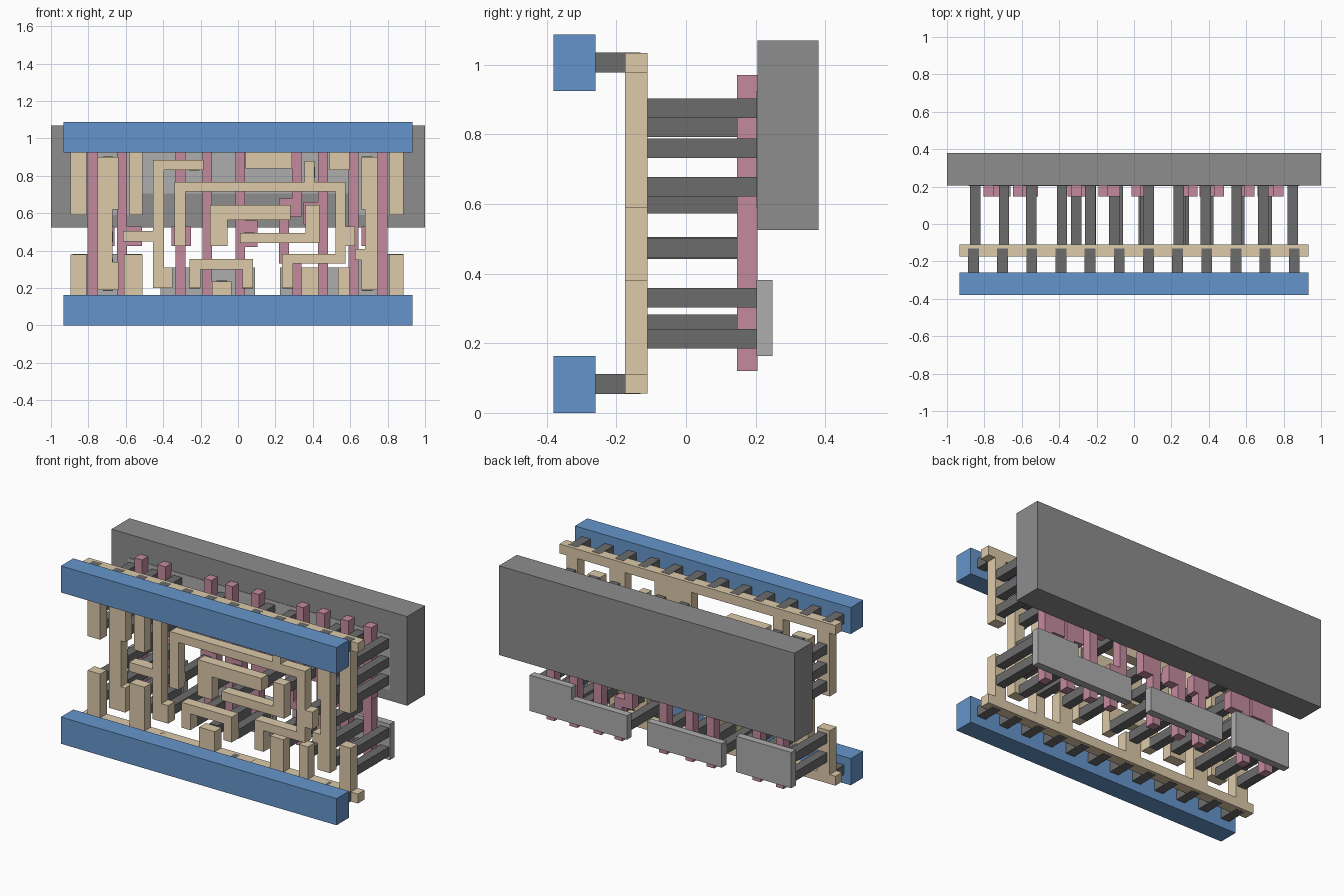
import bpy, bmesh


def material(name, rgb):
    m = bpy.data.materials.new(name)
    m.diffuse_color = (*rgb, 1)
    return m


BLUE = material("blue", (0.13, 0.30, 0.60))
TAN = material("tan", (0.72, 0.59, 0.40))
PINK = material("pink", (0.55, 0.26, 0.34))
DARK = material("dark_grey", (0.15, 0.15, 0.15))
MID = material("mid_grey", (0.27, 0.27, 0.27))
LIGHT = material("light_grey", (0.42, 0.42, 0.42))


def plates(name, rects, y0, y1, mat):
    """One object of boxes: rects are (x0, x1, z0, z1), extruded from y0 to y1."""
    bm = bmesh.new()
    for x0, x1, z0, z1 in rects:
        cube = bmesh.ops.create_cube(bm, size=1)["verts"]
        for v in cube:
            v.co = (x1 if v.co.x > 0 else x0,
                    y1 if v.co.y > 0 else y0,
                    z1 if v.co.z > 0 else z0)
    me = bpy.data.meshes.new(name)
    bm.to_mesh(me)
    bm.free()
    me.materials.append(mat)
    ob = bpy.data.objects.new(name, me)
    bpy.context.collection.objects.link(ob)
    return ob


def squares(points, half=0.028):
    return [(x - half, x + half, z - half, z + half) for x, z in points]


# front power rails
plates("upper_rail", [(-0.933, 0.933, 0.925, 1.087)], -0.38, -0.26, BLUE)
plates("lower_rail", [(-0.933, 0.933, 0, 0.163)], -0.38, -0.26, BLUE)

# short pegs between rails and wiring
via_x = [-0.859 + i * 0.156 for i in range(12)]
for label, z in (("upper", 1.006), ("lower", 0.083)):
    plates(label + "_rail_pegs", squares([(x, z) for x in via_x], 0.029),
           -0.262, -0.13, DARK)

# tan strips with their tabs
WY = (-0.175, -0.11)
plates("upper_strip", [
    (-0.933, 0.933, 0.977, 1.034),
    (-0.895, -0.81, 0.59, 1.0), (0.81, 0.885, 0.59, 1.0),
    (-0.58, -0.51, 0.59, 1.0), (0.04, 0.29, 0.84, 1.0),
    (0.49, 0.595, 0.83, 1.0)], *WY, TAN)
plates("lower_strip", [
    (-0.933, 0.933, 0.055, 0.112),
    (-0.895, -0.81, 0.08, 0.38), (0.81, 0.885, 0.08, 0.38),
    (-0.61, -0.51, 0.08, 0.38), (-0.14, -0.035, 0.08, 0.235),
    (0.34, 0.43, 0.08, 0.31), (0.535, 0.595, 0.08, 0.31)], *WY, TAN)

# tan inner wiring pieces
wires = {
    "left_post": [(-0.75, -0.67, 0.19, 0.9), (-0.75, -0.64, 0.62, 0.9),
                  (-0.75, -0.64, 0.19, 0.34)],
    "right_post": [(0.68, 0.745, 0.19, 0.9), (0.66, 0.745, 0.62, 0.9),
                   (0.66, 0.745, 0.19, 0.38), (0.625, 0.745, 0.35, 0.41)],
    "left_hook": [(-0.455, -0.185, 0.83, 0.885), (-0.455, -0.395, 0.2, 0.885),
                  (-0.455, -0.35, 0.2, 0.31), (-0.615, -0.4, 0.45, 0.505)],
    "long_loop": [(-0.34, 0.575, 0.715, 0.767), (-0.34, -0.28, 0.425, 0.767),
                  (0.52, 0.575, 0.33, 0.767), (0.235, 0.575, 0.33, 0.382),
                  (0.235, 0.295, 0.2, 0.382), (0.355, 0.41, 0.72, 0.88),
                  (0.54, 0.625, 0.425, 0.53)],
    "centre_hook": [(-0.15, 0.28, 0.565, 0.645), (-0.15, -0.055, 0.425, 0.645)],
    "centre_bar": [(0.01, 0.435, 0.44, 0.495), (0.36, 0.435, 0.44, 0.645)],
    "low_bridge": [(-0.26, 0.08, 0.3, 0.355), (-0.26, -0.2, 0.2, 0.355),
                   (0.025, 0.08, 0.2, 0.355)],
}
for name, rects in wires.items():
    plates(name, rects, *WY, TAN)

# pink vertical bars and their pads
bars = [-0.778, -0.62, -0.308, -0.165, 0.012, 0.455, 0.618, 0.773]
pads = [(-0.80, -0.66, 0.425, 0.53), (-0.645, -0.512, 0.425, 0.53),
        (-0.355, -0.25, 0.425, 0.53), (-0.19, -0.075, 0.425, 0.53),
        (-0.013, 0.105, 0.42, 0.56), (0.35, 0.48, 0.54, 0.66),
        (0.525, 0.645, 0.425, 0.53), (0.66, 0.80, 0.425, 0.53)]
plates("pink_bars", [(x - 0.026, x + 0.026, 0.12, 0.97) for x in bars] + pads,
       0.147, 0.205, PINK)
plates("pink_jogged_bar", [(0.288, 0.34, 0.58, 0.97), (0.22, 0.34, 0.58, 0.68),
                           (0.22, 0.272, 0.33, 0.64), (0.22, 0.34, 0.33, 0.38),
                           (0.288, 0.34, 0.12, 0.38)], 0.147, 0.205, PINK)

# long pegs to the back plates
long_pegs = [(x, z) for x in (-0.85, 0.85, -0.695, 0.69)
             for z in (0.213, 0.33, 0.65, 0.76, 0.875)]
long_pegs += [(-0.55, z) for z in (0.213, 0.33, 0.65, 0.76, 0.875)]
long_pegs += [(-0.385, 0.255), (-0.23, 0.225), (-0.087, 0.213), (0.052, 0.225),
              (0.265, 0.225), (0.385, 0.255), (0.562, 0.255), (-0.235, 0.857),
              (0.08, 0.875), (0.24, 0.875), (0.383, 0.82), (0.55, 0.875)]
plates("long_pegs", squares(long_pegs), -0.112, 0.205, DARK)

# shorter pegs to the pink pads
pad_pegs = [(-0.695, 0.475), (-0.55, 0.477), (-0.31, 0.475), (-0.105, 0.475),
            (0.06, 0.47), (0.25, 0.602), (0.398, 0.6), (0.55, 0.477),
            (0.71, 0.475)]
plates("pad_pegs", squares(pad_pegs), -0.112, 0.15, DARK)

# back slab and light grey plates
plates("back_slab", [(-1, 1, 0.525, 1.07)], 0.206, 0.38, MID)
plates("lower_left_plate", [(-0.885, -0.512, 0.163, 0.382)], 0.203, 0.248, LIGHT)
plates("lower_middle_plate", [(-0.415, 0.09, 0.163, 0.31)], 0.203, 0.248, LIGHT)
plates("lower_right_plate", [(0.225, 0.6, 0.163, 0.31),
                             (0.6, 0.885, 0.163, 0.382)], 0.203, 0.248, LIGHT)
plates("upper_plates", [(-0.885, -0.51, 0.59, 0.925), (-0.51, 0.6, 0.705, 0.925),
                        (0.6, 0.885, 0.59, 0.925)], 0.203, 0.248, LIGHT)
